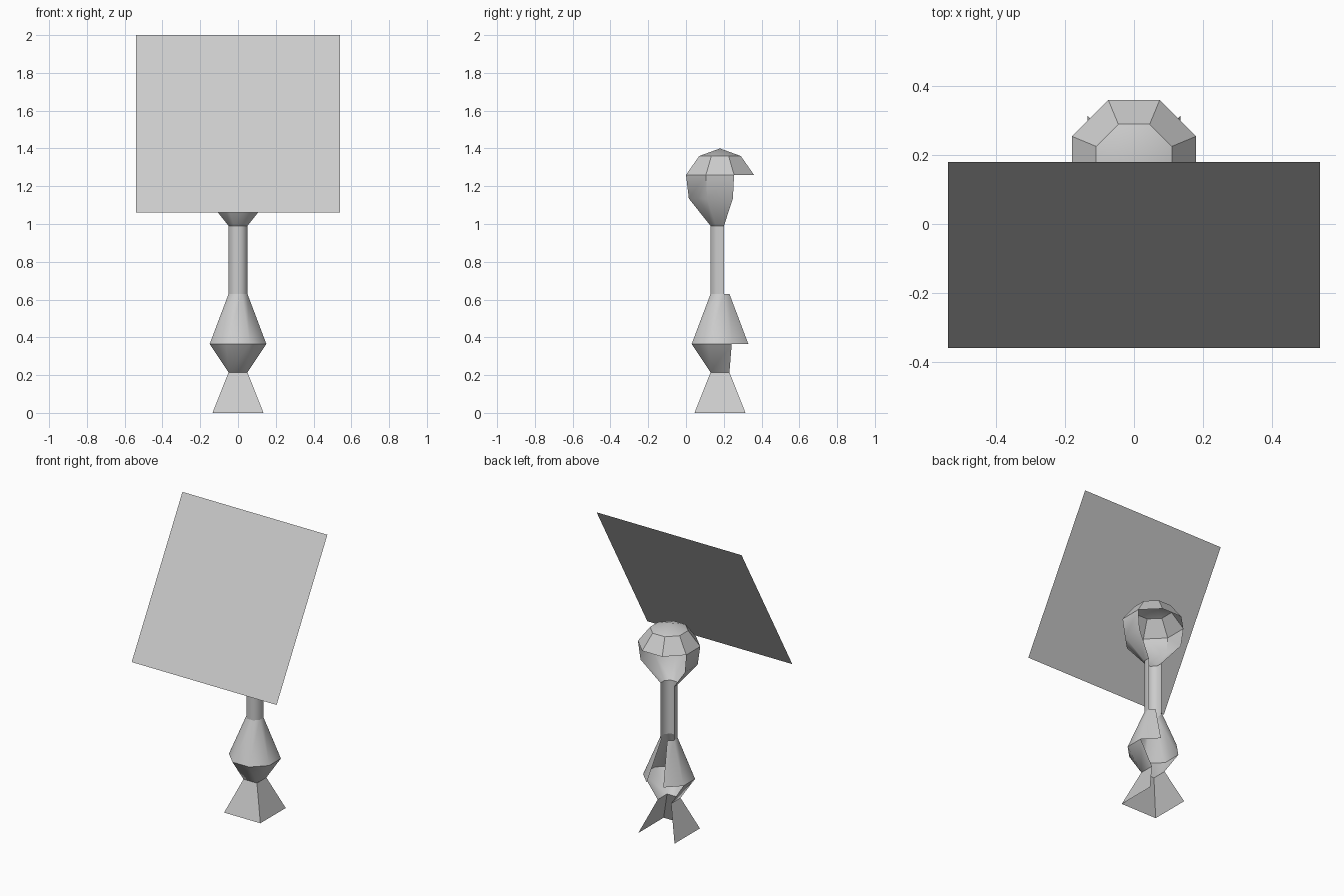
import bpy, bmesh, math

if "Cube" in bpy.data.objects:
    bpy.data.objects.remove(bpy.data.objects["Cube"])

AXIS_Y = 0.18          # the post stands behind the centre
grey = bpy.data.materials.new("light_grey")
grey.diffuse_color = (0.6, 0.6, 0.6, 1)
grey.use_nodes = True
grey.node_tree.nodes["Principled BSDF"].inputs["Base Color"].default_value = grey.diffuse_color


def octagon(apothem):
    """Corners of a flat-sided octagon; side 0 (corner 0 to 1) faces the back."""
    r = apothem / math.cos(math.pi / 8)
    return [(r * math.cos(math.radians(a)), r * math.sin(math.radians(a)))
            for a in (67.5 + 45 * i for i in range(8))]


def square(half):
    """A square with its corners doubled, so it joins to an octagon."""
    c = [(half, half), (-half, half), (-half, -half), (half, -half)]
    return [c[0], c[1], c[1], c[2], c[2], c[3], c[3], c[0]]


def shell(name, rings, open_sides=(), smooth=0):
    """Skin (outline, z) rings, leaving out the open sides."""
    bm = bmesh.new()
    loops = [[bm.verts.new((x, y + AXIS_Y, z)) for x, y in outline]
             for outline, z in rings]
    for low, high in zip(loops, loops[1:]):
        for i in range(8):
            if i not in open_sides:
                j = (i + 1) % 8
                bm.faces.new((low[i], low[j], high[j], high[i]))
    bmesh.ops.remove_doubles(bm, verts=bm.verts, dist=0.0005)
    bmesh.ops.dissolve_degenerate(bm, edges=bm.edges, dist=0.0005)
    loose = [v for v in bm.verts if not v.link_faces]
    bmesh.ops.delete(bm, geom=loose, context='VERTS')
    return finish(name, bm, smooth)


def finish(name, bm, smooth=0):
    mesh = bpy.data.meshes.new(name)
    bm.to_mesh(mesh)
    bm.free()
    mesh.materials.append(grey)
    ob = bpy.data.objects.new(name, mesh)
    bpy.context.collection.objects.link(ob)
    if smooth:
        bpy.ops.object.select_all(action='DESELECT')
        ob.select_set(True)
        bpy.context.view_layer.objects.active = ob
        bpy.ops.object.shade_smooth_by_angle(angle=math.radians(smooth))
    return ob


BACK = (0,)              # back side only
BACK_THREE = (7, 0, 1)   # back side and both back diagonals

# Four-sided foot, open at the back
shell("foot", [(square(0.135), 0), (square(0.05), 0.215)], BACK)

# Bulge: square-to-octagon underside, then a tapering cone
shell("bulge_underside", [(square(0.05), 0.215), (octagon(0.15), 0.365)], BACK_THREE, 50)
shell("bulge_cone", [(octagon(0.15), 0.365), (octagon(0.05), 0.63)], BACK, 50)

# Slim neck
shell("neck", [(octagon(0.05), 0.63), (octagon(0.05), 0.99)], BACK_THREE, 50)

# Head: open-backed bowl and a closed cap
shell("head_bowl", [(octagon(0.05), 0.99), (octagon(0.165), 1.135),
                    (octagon(0.18), 1.26)], BACK_THREE, 35)
shell("head_cap", [(octagon(0.18), 1.26), (octagon(0.11), 1.36),
                   (octagon(0.0001), 1.4)], (), 35)

# Tilted flat panel in front
bm = bmesh.new()
bm.faces.new([bm.verts.new(p) for p in (
    (-0.54, -0.36, 1.06), (0.54, -0.36, 1.06),
    (0.54, 0.18, 2.0), (-0.54, 0.18, 2.0))])
finish("panel", bm)
